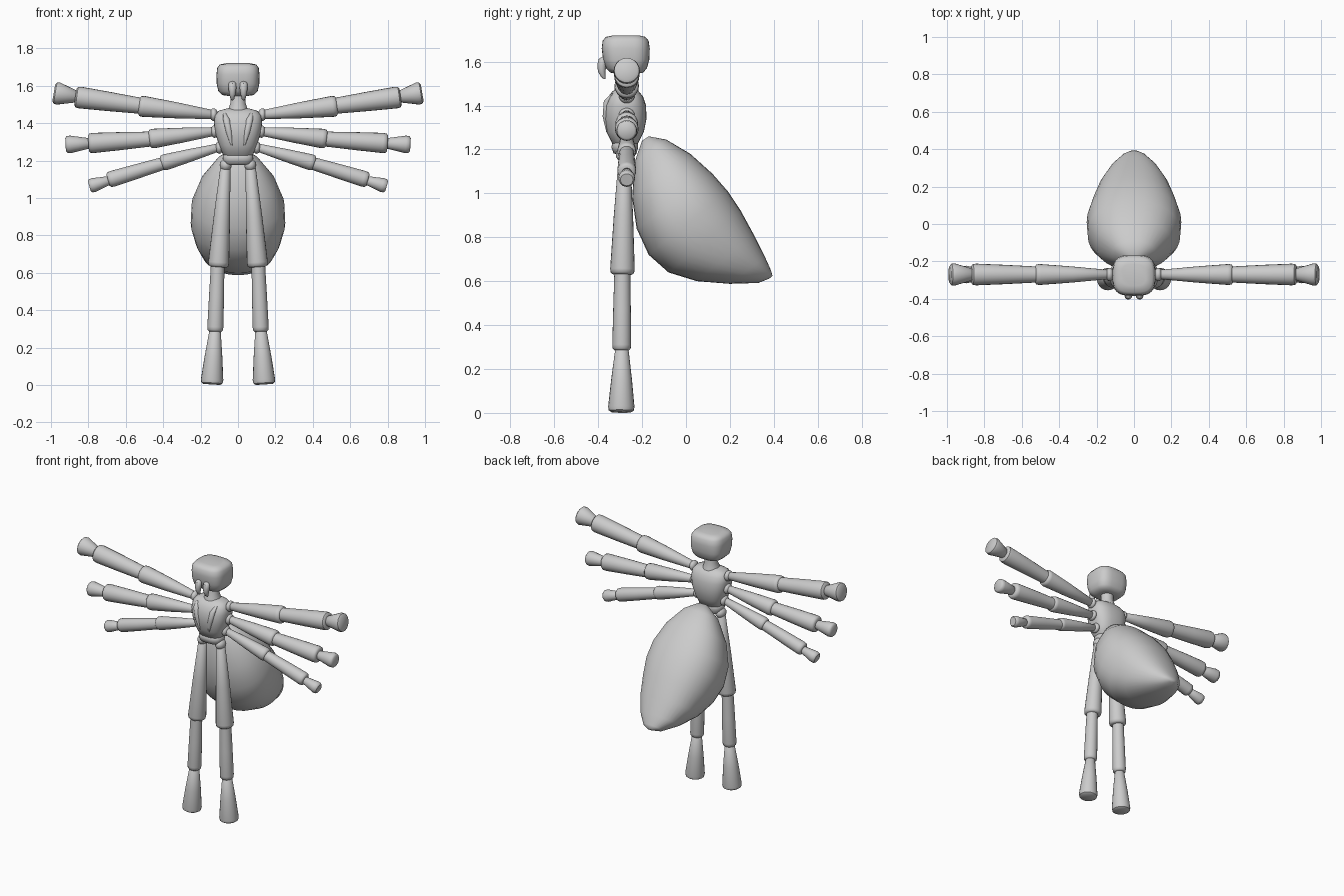
import bpy, bmesh, math
from mathutils import Vector

if "Cube" in bpy.data.objects:
    bpy.data.objects.remove(bpy.data.objects["Cube"])

Y0 = -0.27


def loft(name, rings, n=24, power=2.0, smooth=45):
    """Skin of superellipse rings, each given as (centre, half axis u, half axis v)."""
    bm = bmesh.new()
    loops = []
    for c, u, v in rings:
        loop = []
        for i in range(n):
            a = 2 * math.pi * i / n
            ca, sa = math.cos(a), math.sin(a)
            x = math.copysign(abs(ca) ** (2 / power), ca)
            y = math.copysign(abs(sa) ** (2 / power), sa)
            loop.append(bm.verts.new(Vector(c) + Vector(u) * x + Vector(v) * y))
        loops.append(loop)
    for a, b in zip(loops, loops[1:]):
        for i in range(n):
            j = (i + 1) % n
            bm.faces.new((a[i], a[j], b[j], b[i]))
    bm.faces.new(loops[0])
    bm.faces.new(loops[-1])
    bmesh.ops.recalc_face_normals(bm, faces=bm.faces)
    me = bpy.data.meshes.new(name)
    bm.to_mesh(me)
    bm.free()
    ob = bpy.data.objects.new(name, me)
    bpy.context.collection.objects.link(ob)
    bpy.ops.object.select_all(action='DESELECT')
    ob.select_set(True)
    bpy.context.view_layer.objects.active = ob
    bpy.ops.object.shade_smooth_by_angle(angle=math.radians(smooth))
    return ob


def limb(name, p0, p1, r0, r1):
    """Tapered limb segment with softened ends."""
    p0, p1 = Vector(p0), Vector(p1)
    d = p1 - p0
    L = d.length
    d.normalize()
    u = Vector((0, 1, 0))
    v = d.cross(u).normalized()
    u = v.cross(d)
    prof = [(0, r0 * .7), (.008, r0), (L * .5, r0 * .42 + r1 * .58),
            (L - .025, r1), (L - .008, r1 * .95), (L, r1 * .75)]
    return loft(name, [(p0 + d * t, u * r, v * r) for t, r in prof], 20)


def ball(name, c, s):
    rings = []
    for i in range(11):
        a = math.pi * (i + .05) / 10.1 - math.pi / 2
        k = max(math.cos(a), .02)
        rings.append((Vector(c) + Vector((0, 0, s[2] * math.sin(a))),
                      (s[0] * k, 0, 0), (0, s[1] * k, 0)))
    return loft(name, rings, 16, smooth=60)


def stack(name, rows, power):
    """Upright body part from rows of (z, half width, y front, y back)."""
    return loft(name, [((0, (f + b) / 2, z), (w, 0, 0), (0, (b - f) / 2, 0))
                       for z, w, f, b in rows], 32, power, 70)


# Head, neck, thorax and waist
stack("head", [(1.545, .05, -.32, -.22), (1.55, .085, -.345, -.195),
               (1.57, .105, -.365, -.178), (1.61, .114, -.378, -.167),
               (1.66, .115, -.384, -.165), (1.695, .111, -.38, -.17),
               (1.713, .098, -.365, -.185), (1.72, .065, -.33, -.215)], 3.2)
stack("neck", [(1.44, .06, -.33, -.21), (1.48, .05, -.325, -.22),
               (1.51, .04, -.31, -.23), (1.56, .042, -.31, -.23)], 2)
stack("thorax", [(1.21, .055, -.31, -.24), (1.225, .078, -.335, -.22),
                 (1.28, .1, -.362, -.192), (1.34, .12, -.373, -.18),
                 (1.40, .129, -.372, -.182), (1.44, .125, -.355, -.195),
                 (1.465, .105, -.335, -.215), (1.478, .06, -.305, -.24)], 2.6)
stack("waist_ring", [(1.175, .06, -.31, -.23), (1.183, .076, -.33, -.225),
                     (1.21, .082, -.34, -.218), (1.232, .08, -.335, -.22),
                     (1.24, .065, -.32, -.23)], 2.6)

# Abdomen: (upper y, z), (lower y, z), half width
sections = [((-.17, 1.26), (-.20, 1.24), .03), ((-.09, 1.245), (-.235, 1.14), .115),
            ((.02, 1.18), (-.245, .98), .20), ((.12, 1.09), (-.225, .84), .248),
            ((.19, 1.01), (-.17, .72), .253), ((.25, .92), (-.08, .64), .228),
            ((.31, .81), (.05, .60), .19), ((.36, .71), (.20, .588), .13),
            ((.387, .65), (.33, .592), .065), ((.394, .625), (.38, .612), .02)]
rings = []
for a, b, w in sections:
    a, b = Vector((0, *a)), Vector((0, *b))
    rings.append(((a + b) / 2, (w, 0, 0), (a - b) / 2))
abdomen = loft("abdomen", rings, 32, 2.25, 80)

# Arms: stations of (x, z) at shoulder, elbow, wrist, tip, then segment radii
arms = {
    "upper": ([(.145, 1.445), (.53, 1.492), (.87, 1.54), (.985, 1.562)],
              [(.025, .056), (.043, .058), (.032, .06)]),
    "middle": ([(.14, 1.355), (.475, 1.315), (.80, 1.292), (.922, 1.285)],
               [(.024, .052), (.04, .054), (.028, .047)]),
    "lower": ([(.115, 1.27), (.41, 1.185), (.695, 1.095), (.795, 1.062)],
              [(.022, .043), (.034, .043), (.024, .038)]),
}
for side, s in (("right", -1), ("left", 1)):
    for lvl, (pts, radii) in arms.items():
        for part, a, b, r in zip(("upper_arm", "forearm", "hand"), pts, pts[1:], radii):
            limb(f"{lvl}_{part}_{side}", (s * (a[0] - .012), Y0, a[1]),
                 (s * b[0], Y0, b[1]), *r)
        ball(f"{lvl}_shoulder_{side}", (s * (pts[0][0] - .015), Y0, pts[0][1]),
             (.022, .036, .034))
    # Legs
    limb(f"thigh_{side}", (s * .067, -.28, 1.17), (s * .105, -.29, .63), .027, .056)
    limb(f"shin_{side}", (s * .108, -.29, .66), (s * .122, -.293, .285), .036, .043)
    limb(f"foot_{side}", (s * .122, -.292, .30), (s * .14, -.295, .003), .03, .06)
    ball(f"hip_{side}", (s * .066, -.28, 1.175), (.032, .04, .034))
    # Fangs and chest ridges
    fang = [(-.365, 1.625, .012), (-.378, 1.612, .02), (-.383, 1.585, .021),
            (-.384, 1.555, .017), (-.377, 1.53, .01), (-.37, 1.52, .003)]
    loft(f"fang_{side}", [((s * .03, y, z), (r, 0, 0), (0, r, 0)) for y, z, r in fang], 12)
    ridge = [(.072, -.335, 1.455, .008), (.062, -.36, 1.42, .018),
             (.048, -.367, 1.35, .016), (.034, -.36, 1.28, .004)]
    loft(f"chest_ridge_{side}", [((s * x, y, z), (r, 0, 0), (0, r * .8, 0))
                                 for x, y, z, r in ridge], 12, smooth=60)
